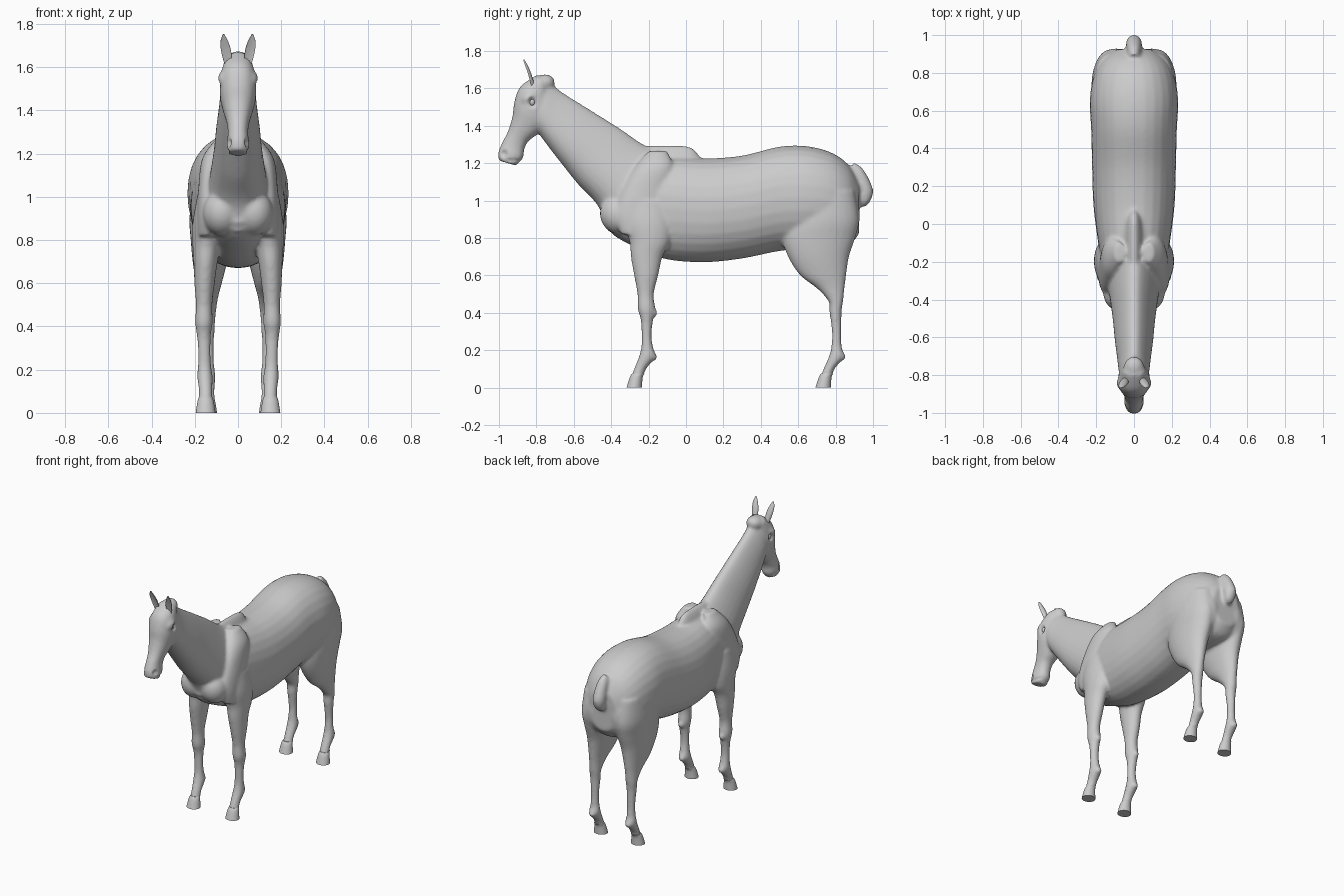
import bpy, bmesh, math
from mathutils import Vector, Matrix

old = bpy.data.objects.get("Cube")
if old:
    bpy.data.objects.remove(old, do_unlink=True)

grey = bpy.data.materials.new("plain_grey")
grey.use_nodes = True
colour = (0.6, 0.6, 0.6, 1)
grey.diffuse_color = colour
grey.node_tree.nodes["Principled BSDF"].inputs["Base Color"].default_value = colour


def slab(y, low, high, width):
    """Upright section on the centre line."""
    return (y, low, y, high, 0, width)


def level(z, front, back, x, width):
    """Horizontal section of a limb."""
    return (front, z, back, z, x, width)


def smooth_path(rows, steps=5):
    """Catmull-Rom interpolation through the sections."""
    pts = [Vector(r) for r in rows]
    ext = [pts[0]] + pts + [pts[-1]]
    result = []
    for a, b, c, d in zip(ext, ext[1:], ext[2:], ext[3:]):
        for i in range(steps):
            t = i / steps
            result.append(b + (c - a) * (t / 2)
                          + (a * 2 - b * 5 + c * 4 - d) * (t * t / 2)
                          + (b * 3 - a - c * 3 + d) * (t ** 3 / 2))
    return result + [pts[-1]]


def loft(bm, rows, side=1, taper=0.0, power=1.0, cupped=False, count=28):
    """Skin rounded sections; taper narrows the second edge of each one."""
    rings = []
    for ya, za, yb, zb, x, width in smooth_path(rows):
        ring = []
        for k in range(count):
            angle = math.tau * k / count
            c, s = math.cos(angle), math.sin(angle)
            across = math.copysign(abs(c) ** power, c) * width * (1 - taper * s)
            along = math.copysign(abs(s) ** power, s)
            if cupped and along < 0:
                along *= -0.3
            ring.append(bm.verts.new((side * (x + across),
                                      (ya + yb) / 2 + along * (yb - ya) / 2,
                                      (za + zb) / 2 + along * (zb - za) / 2)))
        rings.append(ring)
    faces = [bm.faces.new(rings[0]), bm.faces.new(rings[-1][::-1])]
    for low, high in zip(rings, rings[1:]):
        for k in range(count):
            n = (k + 1) % count
            faces.append(bm.faces.new((low[k], high[k], high[n], low[n])))
    bmesh.ops.recalc_face_normals(bm, faces=faces)


def blob(bm, centre, radii, tilt=0.0):
    """Ellipsoid muscle or bump."""
    m = (Matrix.Translation(centre) @ Matrix.Rotation(tilt, 4, 'X')
         @ Matrix.Diagonal((*radii, 1)))
    bmesh.ops.create_uvsphere(bm, u_segments=24, v_segments=14, radius=1, matrix=m)


def finish(bm, name):
    mesh = bpy.data.meshes.new(name)
    bm.to_mesh(mesh)
    bm.free()
    mesh.materials.append(grey)
    ob = bpy.data.objects.new(name, mesh)
    bpy.context.collection.objects.link(ob)
    return ob


def select(ob):
    bpy.ops.object.select_all(action='DESELECT')
    ob.select_set(True)
    bpy.context.view_layer.objects.active = ob


body = bmesh.new()

# Torso and withers ridge
loft(body, [slab(-.44, .88, 1.02, .07), slab(-.38, .81, 1.12, .13),
            slab(-.25, .74, 1.2, .165), slab(-.1, .685, 1.235, .19),
            slab(.1, .67, 1.225, .215), slab(.3, .69, 1.24, .222),
            slab(.5, .73, 1.288, .227), slab(.65, .74, 1.29, .234),
            slab(.78, .74, 1.255, .215), slab(.87, .76, 1.19, .17),
            slab(.925, .82, 1.1, .1)], power=.92)
loft(body, [slab(-.3, 1.1, 1.28, .05), slab(-.2, 1.1, 1.293, .055),
            slab(-.05, 1.1, 1.294, .055), slab(.03, 1.1, 1.283, .045),
            slab(.075, 1.12, 1.235, .025)], taper=.3)

# Neck, from chest to poll
loft(body, [(-.42, .84, -.05, 1.25, 0, .14), (-.47, .97, -.2, 1.285, 0, .125),
            (-.58, 1.09, -.36, 1.39, 0, .108), (-.66, 1.19, -.52, 1.49, 0, .098),
            (-.73, 1.28, -.67, 1.585, 0, .086), (-.79, 1.36, -.75, 1.65, 0, .078),
            (-.84, 1.42, -.8, 1.66, 0, .065)], taper=.32)
blob(body, (0, -.765, 1.625), (.055, .065, .048), .3)

# Head, from poll to lips
loft(body, [(-.74, 1.6, -.8, 1.67, 0, .06), (-.74, 1.48, -.885, 1.61, 0, .083),
            (-.755, 1.4, -.917, 1.53, 0, .083), (-.8, 1.35, -.928, 1.45, 0, .068),
            (-.845, 1.315, -.952, 1.37, 0, .052), (-.865, 1.27, -.98, 1.315, 0, .047),
            (-.872, 1.225, -1.003, 1.26, 0, .052), (-.91, 1.187, -1.003, 1.215, 0, .045)],
     power=.9)

# Tail stump
loft(body, [(.85, 1.13, .9, 1.205, 0, .028), (.89, 1.09, .95, 1.165, 0, .038),
            (.91, 1.04, 1.0, 1.06, 0, .042), (.92, .99, .985, .995, 0, .034),
            (.925, .97, .955, .965, 0, .015)])

for side in (1, -1):
    # Shoulder blade, breast and buttock muscles
    loft(body, [level(1.265, -.2, -.1, .075, .03), level(1.18, -.27, -.07, .115, .05),
                level(1.05, -.34, -.1, .135, .048), level(.92, -.38, -.13, .14, .05),
                level(.82, -.35, -.14, .145, .045)], side)
    blob(body, (side * .075, -.365, .925), (.088, .095, .105), .3)
    blob(body, (side * .095, .83, .92), (.09, .1, .16))
    # Brow and eyeball
    blob(body, (side * .066, -.84, 1.55), (.026, .045, .03), .6)
    # Foreleg
    loft(body, [level(1, -.33, -.08, .12, .07), level(.88, -.33, -.07, .135, .075),
                level(.78, -.302, -.085, .145, .066), level(.7, -.295, -.125, .15, .056),
                level(.6, -.278, -.148, .155, .047), level(.5, -.26, -.172, .157, .038),
                level(.42, -.258, -.165, .158, .041), level(.36, -.242, -.176, .158, .033),
                level(.28, -.238, -.184, .156, .029), level(.22, -.239, -.177, .155, .031),
                level(.165, -.252, -.165, .153, .036), level(.1, -.278, -.212, .15, .031),
                level(.04, -.298, -.235, .15, .034)], side)
    blob(body, (side * .158, -.172, .4), (.022, .02, .025))
    blob(body, (side * .153, -.175, .165), (.024, .021, .023))
    # Hind leg
    loft(body, [level(1.05, .6, .9, .12, .09), level(.9, .54, .925, .125, .1),
                level(.8, .515, .905, .125, .094), level(.7, .545, .872, .13, .08),
                level(.6, .61, .857, .135, .06), level(.53, .7, .848, .138, .045),
                level(.46, .762, .84, .14, .038), level(.4, .767, .832, .14, .033),
                level(.3, .78, .83, .14, .028), level(.22, .777, .832, .14, .03),
                level(.165, .763, .845, .14, .036), level(.1, .735, .795, .14, .031),
                level(.04, .712, .775, .14, .034)], side)
    blob(body, (side * .14, .833, .165), (.024, .021, .023))

# Fuse the body parts into one soft skin
horse = finish(body, "body")
select(horse)
remesh = horse.modifiers.new("fuse", 'REMESH')
remesh.mode = 'VOXEL'
remesh.voxel_size = .01
soften = horse.modifiers.new("soften", 'SMOOTH')
soften.factor = .5
soften.iterations = 7
for name in ("fuse", "soften"):
    bpy.ops.object.modifier_apply(modifier=name)


# Eye sockets, nostrils and mouth pressed into the skin
def press(y, z, half_y, half_z, depth, inner):
    for v in horse.data.vertices:
        d = math.hypot((v.co.y - y) / half_y, (v.co.z - z) / half_z)
        if d < 1 and abs(v.co.x) > inner:
            v.co.x -= math.copysign(depth * (1 - d * d), v.co.x)


press(-.822, 1.525, .025, .032, .02, .04)
press(-.972, 1.25, .02, .022, .014, .02)
press(-.93, 1.215, .05, .01, .006, .02)
horse.data.materials.clear()
horse.data.materials.append(grey)
select(horse)
bpy.ops.object.shade_smooth()

for side, label in ((1, "left"), (-1, "right")):
    # Cupped ear
    ear = bmesh.new()
    loft(ear, [(-.845, 1.61, -.81, 1.62, .045, .018), (-.86, 1.67, -.828, 1.68, .055, .023),
               (-.872, 1.715, -.846, 1.722, .063, .018),
               (-.875, 1.75, -.865, 1.754, .067, .004)], side, cupped=True)
    parts = [finish(ear, label + "_ear")]
    # Eyeball
    eye = bmesh.new()
    blob(eye, (side * .066, -.822, 1.525), (.014, .014, .018))
    parts.append(finish(eye, label + "_eye"))
    # Hooves
    for place, shift, x in (("front", 0, .15), ("hind", 1.01, .143)):
        hoof = bmesh.new()
        loft(hoof, [level(.075, -.288 + shift, -.222 + shift, x, .03),
                    level(.055, -.3 + shift, -.232 + shift, x, .037),
                    level(0, -.318 + shift, -.235 + shift, x, .046)], side)
        parts.append(finish(hoof, label + "_" + place + "_hoof"))
    for ob in parts:
        select(ob)
        bpy.ops.object.shade_smooth_by_angle(angle=math.radians(45))
